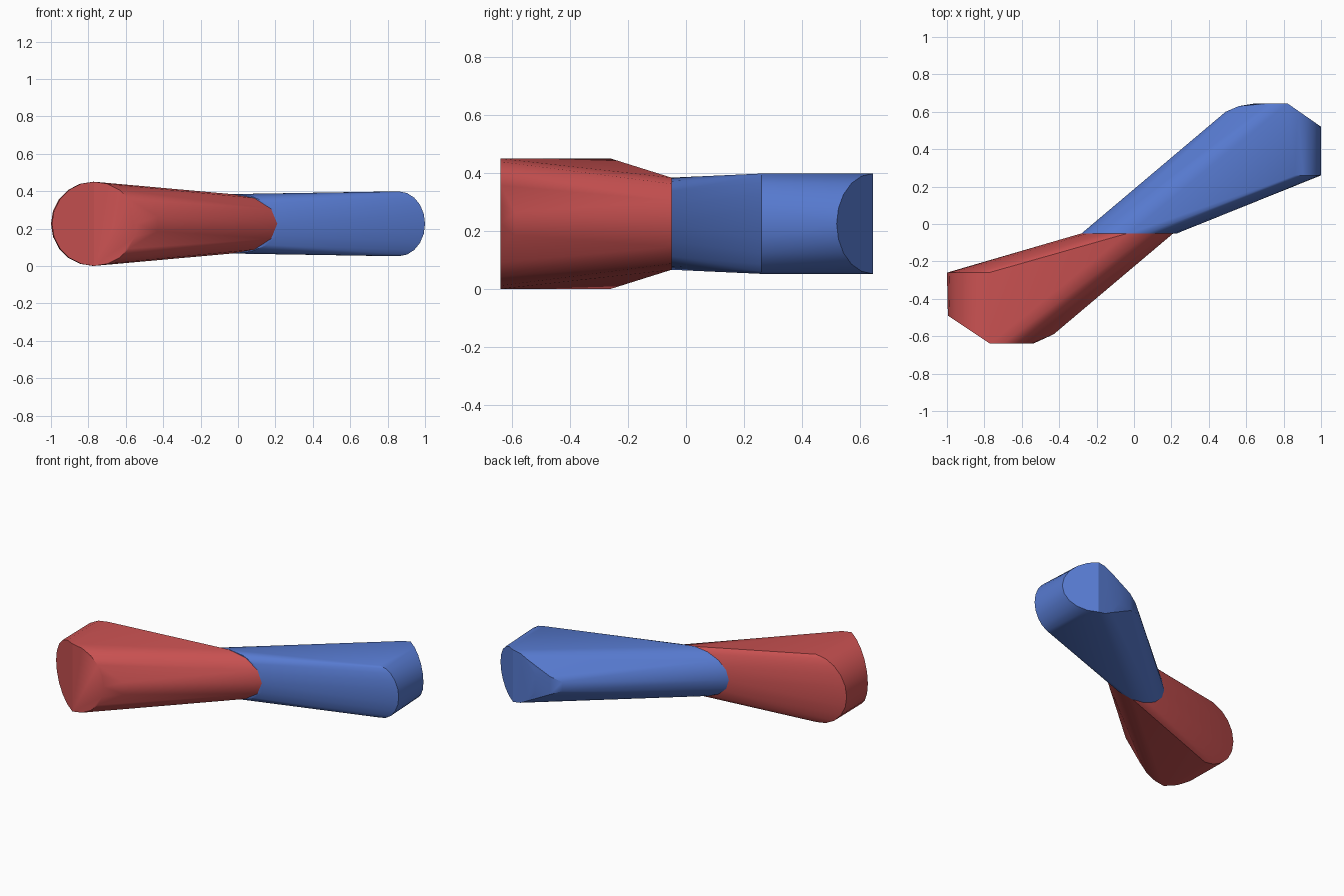
import bpy, bmesh, math

cube = bpy.data.objects.get("Cube")
if cube:
    bpy.data.objects.remove(cube)

MID = 0.226   # height of the centre line
JOIN = -0.05  # y where both halves meet


def material(name, rgb):
    m = bpy.data.materials.new(name)
    m.use_nodes = True
    m.diffuse_color = (*rgb, 1)
    bsdf = next(n for n in m.node_tree.nodes if n.type == 'BSDF_PRINCIPLED')
    bsdf.inputs["Base Color"].default_value = (*rgb, 1)
    return m


def arc(cx, rx, rz, y, start, end, steps, slant=0.0):
    """Elliptical arc facing y; slant shifts y in proportion to the distance from cx."""
    pts = []
    for i in range(steps + 1):
        a = math.radians(start + (end - start) * i / steps)
        pts.append((cx + rx * math.cos(a), y + slant * abs(math.cos(a)), MID + rz * math.sin(a)))
    return pts


def hull_part(name, pts, mat):
    """Tapered solid wrapped around a set of cross sections."""
    bm = bmesh.new()
    for p in pts:
        bm.verts.new(p)
    res = bmesh.ops.convex_hull(bm, input=bm.verts)
    loose = {g for g in res["geom_interior"] + res["geom_unused"]
             if isinstance(g, bmesh.types.BMVert)}
    bmesh.ops.delete(bm, geom=list(loose), context='VERTS')
    bmesh.ops.dissolve_limit(bm, angle_limit=math.radians(0.5), verts=bm.verts, edges=bm.edges)
    bmesh.ops.recalc_face_normals(bm, faces=bm.faces)
    me = bpy.data.meshes.new(name)
    bm.to_mesh(me)
    bm.free()
    ob = bpy.data.objects.new(name, me)
    bpy.context.collection.objects.link(ob)
    me.materials.append(mat)
    bpy.ops.object.select_all(action='DESELECT')
    ob.select_set(True)
    bpy.context.view_layer.objects.active = ob
    bpy.ops.object.shade_smooth_by_angle(angle=math.radians(30))
    return ob


red = material("red", (0.60, 0.085, 0.085))
blue = material("blue", (0.095, 0.195, 0.63))

# Red half: neck ring, rear half ring, slanted corner, flat end, rounded shoulder
red_pts = arc(-0.035, 0.245, 0.159, JOIN, 0, 360, 12)
red_pts += arc(-0.775, 0.225, 0.225, -0.26, 90, 270, 10)
red_pts += arc(-0.77, 0.225, 0.225, -0.64, 90, 270, 10, slant=0.15)
red_pts += arc(-0.77, 0.23, 0.225, -0.64, -90, 90, 10)
red_pts += [(-0.43, -0.59, MID - 0.04), (-0.43, -0.59, MID + 0.04)]
hull_part("red_half", red_pts, red)

# Blue half: the same build, slimmer and pointing the other way
blue_pts = arc(-0.025, 0.255, 0.159, JOIN, 0, 360, 16)
blue_pts += arc(0.86, 0.14, 0.173, 0.26, -90, 90, 10)
blue_pts += arc(0.82, 0.18, 0.173, 0.645, -90, 90, 10, slant=-0.125)
blue_pts += arc(0.82, 0.17, 0.173, 0.645, 90, 270, 10)
for x, y, dz in ((0.56, 0.63, 0.06), (0.49, 0.60, 0.03)):
    blue_pts += [(x, y, MID - dz), (x, y, MID + dz)]
hull_part("blue_half", blue_pts, blue)
